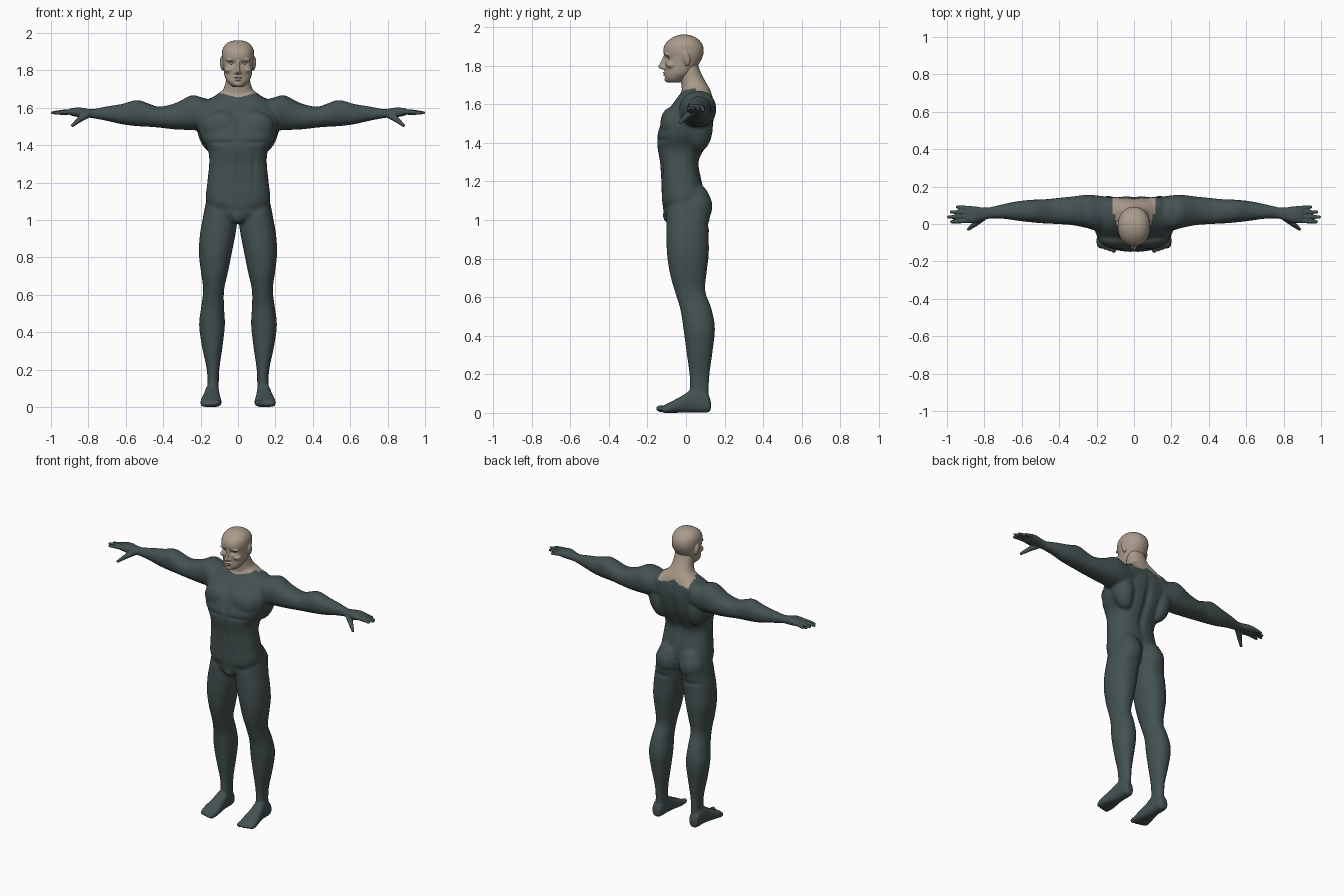
import bpy, bmesh, math
from mathutils import Vector, Matrix


def material(name, rgb):
    m = bpy.data.materials.new(name)
    m.diffuse_color = (*rgb, 1)
    return m


SUIT = material("dark slate suit", (0.058, 0.083, 0.083))
SKIN = material("beige skin", (0.40, 0.33, 0.26))


def smooth_rows(rows, steps=4):
    """Catmull-Rom interpolation between section rows."""
    out = []
    for i in range(len(rows) - 1):
        p = [rows[max(i - 1, 0)], rows[i], rows[i + 1], rows[min(i + 2, len(rows) - 1)]]
        for s in range(steps):
            t = s / steps
            out.append([0.5 * (2 * b + (c - a) * t + (2 * a - 5 * b + 4 * c - d) * t * t
                               + (3 * b - a - 3 * c + d) * t ** 3) for a, b, c, d in zip(*p)])
    return out + [rows[-1]]


def loft(bm, axis, rows, power=2.2, n=32):
    """Rows are (position, low a, high a, low b, high b) of rounded sections."""
    rings = []
    for t, a0, a1, b0, b1 in smooth_rows(rows):
        ring = []
        for k in range(n):
            c, s = math.cos(k * math.tau / n), math.sin(k * math.tau / n)
            a = (a0 + a1) / 2 + (a1 - a0) / 2 * math.copysign(abs(c) ** (2 / power), c)
            b = (b0 + b1) / 2 + (b1 - b0) / 2 * math.copysign(abs(s) ** (2 / power), s)
            ring.append(bm.verts.new({"x": (t, a, b), "y": (a, t, b), "z": (a, b, t)}[axis]))
        rings.append(ring)
    for r, q in zip(rings, rings[1:]):
        for k in range(n):
            bm.faces.new((r[k], r[(k + 1) % n], q[(k + 1) % n], q[k]))
    bm.faces.new(rings[0][::-1])
    bm.faces.new(rings[-1])


def ball(bm, loc, size, rot=(0, 0, 0)):
    m = Matrix.LocRotScale(Vector(loc), Matrix.Rotation(rot[1], 3, "Y") @ Matrix.Rotation(rot[0], 3, "X"), Vector(size))
    bmesh.ops.create_uvsphere(bm, u_segments=24, v_segments=16, radius=1, matrix=m)


def digit(bm, p, q, r1, r2):
    p, q = Vector(p), Vector(q)
    m = Matrix.Translation((p + q) / 2) @ (q - p).to_track_quat("Z", "Y").to_matrix().to_4x4()
    bmesh.ops.create_cone(bm, cap_ends=True, segments=16, radius1=r1, radius2=r2, depth=(q - p).length, matrix=m)
    ball(bm, p, (r1,) * 3)
    ball(bm, q, (r2,) * 3)


def mirror(bm):
    d = bmesh.ops.duplicate(bm, geom=bm.verts[:] + bm.edges[:] + bm.faces[:])["geom"]
    for v in d:
        if isinstance(v, bmesh.types.BMVert):
            v.co.x *= -1


def fuse(name, bm, voxel, smoothing, dents=(), skin_rule=None):
    """Merge the overlapping volumes into one skin, then press grooves into it."""
    bmesh.ops.recalc_face_normals(bm, faces=bm.faces[:])
    me = bpy.data.meshes.new(name)
    bm.to_mesh(me)
    bm.free()
    ob = bpy.data.objects.new(name, me)
    bpy.context.collection.objects.link(ob)
    r = ob.modifiers.new("fuse", "REMESH")
    r.mode, r.voxel_size = "VOXEL", voxel
    s = ob.modifiers.new("soften", "SMOOTH")
    s.factor, s.iterations = 0.5, smoothing
    ev = ob.evaluated_get(bpy.context.evaluated_depsgraph_get())
    final = bpy.data.meshes.new_from_object(ev)
    ob.modifiers.clear()
    ob.data = final
    final.materials.clear()
    final.materials.append(SUIT)
    final.materials.append(SKIN)
    out = bmesh.new()
    out.from_mesh(final)
    # dents: side (-1 front, 1 back), x, z, x radius, z radius, depth
    for v in out.verts:
        side = -1 if v.normal.y < 0 else 1
        ax, vz = abs(v.co.x), v.co.z
        push = sum(d * math.exp(-((ax - x) / rx) ** 2 - ((vz - z) / rz) ** 2)
                   for sd, x, z, rx, rz, d in dents if sd == side)
        v.co.y -= side * push * min(1, abs(v.normal.y) * 1.5)
    for f in out.faces:
        f.smooth = True
        f.material_index = 1 if skin_rule and skin_rule(f.calc_center_median()) else 0
    out.to_mesh(final)
    out.free()
    return ob


# ---- body: legs, feet, arms on one side, then mirrored ----
bm = bmesh.new()
loft(bm, "z", [  # leg
    (0.03, 0.105, 0.172, 0.03, 0.123), (0.10, 0.103, 0.163, 0.022, 0.118),
    (0.20, 0.100, 0.167, 0.018, 0.122), (0.32, 0.083, 0.192, 0.002, 0.138),
    (0.44, 0.070, 0.208, -0.014, 0.150), (0.54, 0.075, 0.196, -0.030, 0.132),
    (0.63, 0.074, 0.186, -0.058, 0.100), (0.72, 0.054, 0.198, -0.083, 0.106),
    (0.82, 0.034, 0.209, -0.098, 0.118), (0.92, 0.014, 0.204, -0.102, 0.118),
    (1.00, 0.004, 0.190, -0.102, 0.122), (1.08, 0.004, 0.175, -0.100, 0.132),
    (1.15, 0.010, 0.155, -0.08, 0.11), (1.20, 0.04, 0.13, -0.04, 0.06)])
loft(bm, "y", [  # foot
    (0.129, 0.120, 0.160, 0.015, 0.06), (0.11, 0.104, 0.172, 0.001, 0.10),
    (0.04, 0.100, 0.176, 0.001, 0.125), (-0.01, 0.096, 0.186, 0.001, 0.095),
    (-0.07, 0.088, 0.200, 0.0, 0.062), (-0.11, 0.088, 0.200, 0.0, 0.042),
    (-0.125, 0.093, 0.194, 0.004, 0.034)], 2.6)
for i in range(5):  # toes
    r = 0.019 if i == 0 else 0.0125
    x = 0.107 + 0.021 * i + (0.006 if i else 0)
    ball(bm, (min(x, 0.19), -0.13 + 0.007 * i, 0.003 + r), (r * 0.9, 0.027, r))
loft(bm, "x", [  # arm
    (0.10, 0.01, 0.14, 1.51, 1.63), (0.19, -0.035, 0.152, 1.482, 1.655),
    (0.25, -0.022, 0.156, 1.482, 1.667), (0.33, -0.006, 0.147, 1.484, 1.627),
    (0.42, 0.0, 0.138, 1.494, 1.606), (0.48, 0.003, 0.132, 1.499, 1.624),
    (0.54, 0.008, 0.130, 1.502, 1.642), (0.62, 0.017, 0.122, 1.512, 1.621),
    (0.70, 0.028, 0.106, 1.530, 1.608), (0.78, 0.029, 0.088, 1.545, 1.593),
    (0.82, 0.024, 0.086, 1.550, 1.594)])
ball(bm, (0.085, -0.075, 1.50), (0.105, 0.058, 0.085))               # chest muscle
ball(bm, (0.145, 0.065, 1.49), (0.075, 0.075, 0.14), (0, 0.2, 0))    # back muscle
ball(bm, (0.088, 0.055, 1.07), (0.085, 0.082, 0.095))                # buttock
ball(bm, (0.105, 0.085, 1.60), (0.10, 0.06, 0.065), (0, 0.3, 0))     # shoulder slope
mirror(bm)
loft(bm, "z", [  # torso
    (0.985, -0.035, 0.035, -0.09, 0.03), (1.03, -0.12, 0.12, -0.112, 0.085),
    (1.10, -0.170, 0.170, -0.124, 0.100), (1.20, -0.164, 0.164, -0.128, 0.082),
    (1.30, -0.154, 0.154, -0.135, 0.066), (1.37, -0.160, 0.160, -0.147, 0.098),
    (1.44, -0.198, 0.198, -0.148, 0.128), (1.52, -0.215, 0.215, -0.122, 0.144),
    (1.58, -0.205, 0.205, -0.085, 0.148), (1.63, -0.175, 0.175, -0.048, 0.140),
    (1.67, -0.115, 0.115, -0.02, 0.128), (1.70, -0.075, 0.075, -0.012, 0.112)], 2.6, 48)
loft(bm, "z", [  # neck
    (1.60, -0.12, 0.12, -0.03, 0.13), (1.66, -0.098, 0.098, -0.022, 0.130),
    (1.70, -0.078, 0.078, -0.024, 0.112), (1.74, -0.066, 0.066, -0.032, 0.089),
    (1.79, -0.062, 0.062, -0.035, 0.067), (1.83, -0.055, 0.055, -0.03, 0.06)])
ball(bm, (0, -0.085, 1.025), (0.035, 0.035, 0.045))                  # groin


def collar(c):
    if c.y > 0.05:
        return abs(c.x) < 0.115 and c.z > 1.64 - 0.12 * abs(c.x) + 0.02 * math.exp(-(c.x / 0.03) ** 2)
    return c.z > 1.655 + 0.25 * abs(c.x)


fuse("body", bm, 0.007, 8, [
    (-1, 0, 1.50, 0.012, 0.07, 0.010), (-1, 0.09, 1.415, 0.07, 0.012, 0.007),
    (-1, 0, 1.28, 0.010, 0.10, 0.005), (-1, 0.085, 1.27, 0.012, 0.10, 0.005),
    (-1, 0.09, 1.06, 0.05, 0.02, 0.006), (1, 0, 1.40, 0.022, 0.16, 0.016),
    (1, 0, 1.07, 0.015, 0.07, 0.018), (1, 0.11, 0.975, 0.06, 0.014, 0.007),
    (1, 0.10, 1.42, 0.02, 0.05, 0.006)], collar)

# ---- hands ----
bm = bmesh.new()
loft(bm, "x", [
    (0.77, 0.030, 0.088, 1.548, 1.592), (0.81, 0.020, 0.088, 1.549, 1.596),
    (0.85, 0.006, 0.094, 1.551, 1.602), (0.89, 0.006, 0.096, 1.558, 1.598),
    (0.905, 0.012, 0.092, 1.565, 1.592)], 2.5)
for y0, y1, tip, z in ((0.018, 0.012, 0.976, 1.572), (0.041, 0.037, 0.992, 1.574),
                       (0.063, 0.064, 0.978, 1.572), (0.084, 0.091, 0.945, 1.568)):
    mid = (0.5 * (0.89 + tip), (y0 + y1) / 2, z + 0.005)
    digit(bm, (0.88, y0, 1.579), mid, 0.0135, 0.0115)
    digit(bm, mid, (tip, y1, z), 0.0115, 0.0085)
digit(bm, (0.81, 0.035, 1.563), (0.85, 0.0, 1.535), 0.021, 0.0145)   # thumb
digit(bm, (0.85, 0.0, 1.535), (0.885, -0.028, 1.506), 0.0145, 0.009)
mirror(bm)
fuse("hands", bm, 0.004, 4)

# ---- head ----
bm = bmesh.new()
ball(bm, (0.036, -0.094, 1.858), (0.030, 0.017, 0.009), (0, 0.1, 0))  # brow
ball(bm, (0.048, -0.075, 1.803), (0.026, 0.028, 0.018))               # cheekbone
ball(bm, (0.011, -0.113, 1.788), (0.009, 0.013, 0.008))               # nostril
ball(bm, (0.086, 0.004, 1.835), (0.011, 0.018, 0.037), (0.15, 0.12, 0))  # ear
mirror(bm)
loft(bm, "z", [  # skull and jaw
    (1.712, -0.028, 0.028, -0.090, -0.03), (1.73, -0.050, 0.050, -0.106, 0.0),
    (1.76, -0.069, 0.069, -0.109, 0.035), (1.80, -0.077, 0.077, -0.110, 0.062),
    (1.84, -0.083, 0.083, -0.110, 0.084), (1.875, -0.087, 0.087, -0.118, 0.092),
    (1.91, -0.084, 0.084, -0.109, 0.085), (1.938, -0.068, 0.068, -0.082, 0.062),
    (1.955, -0.042, 0.042, -0.050, 0.030), (1.961, -0.012, 0.012, -0.022, 0.0)], 2.15)
loft(bm, "z", [  # nose
    (1.780, -0.008, 0.008, -0.125, -0.09), (1.792, -0.012, 0.012, -0.145, -0.09),
    (1.815, -0.009, 0.009, -0.133, -0.09), (1.85, -0.008, 0.008, -0.118, -0.09)])
ball(bm, (0, -0.106, 1.763), (0.024, 0.015, 0.006))                   # lips
ball(bm, (0, -0.105, 1.751), (0.020, 0.015, 0.006))
ball(bm, (0, -0.095, 1.728), (0.024, 0.017, 0.015))                   # chin
fuse("head", bm, 0.004, 3, [
    (-1, 0.034, 1.837, 0.017, 0.011, 0.014), (-1, 0, 1.757, 0.022, 0.003, 0.005),
    (-1, 0.045, 1.775, 0.02, 0.02, 0.005)], lambda c: True)

# ---- eyes ----
bm = bmesh.new()
ball(bm, (0.034, -0.083, 1.837), (0.013, 0.011, 0.007))
mirror(bm)
bmesh.ops.recalc_face_normals(bm, faces=bm.faces[:])
me = bpy.data.meshes.new("eyes")
bm.to_mesh(me)
bm.free()
me.materials.append(SKIN)
me.shade_smooth()
bpy.context.collection.objects.link(bpy.data.objects.new("eyes", me))
